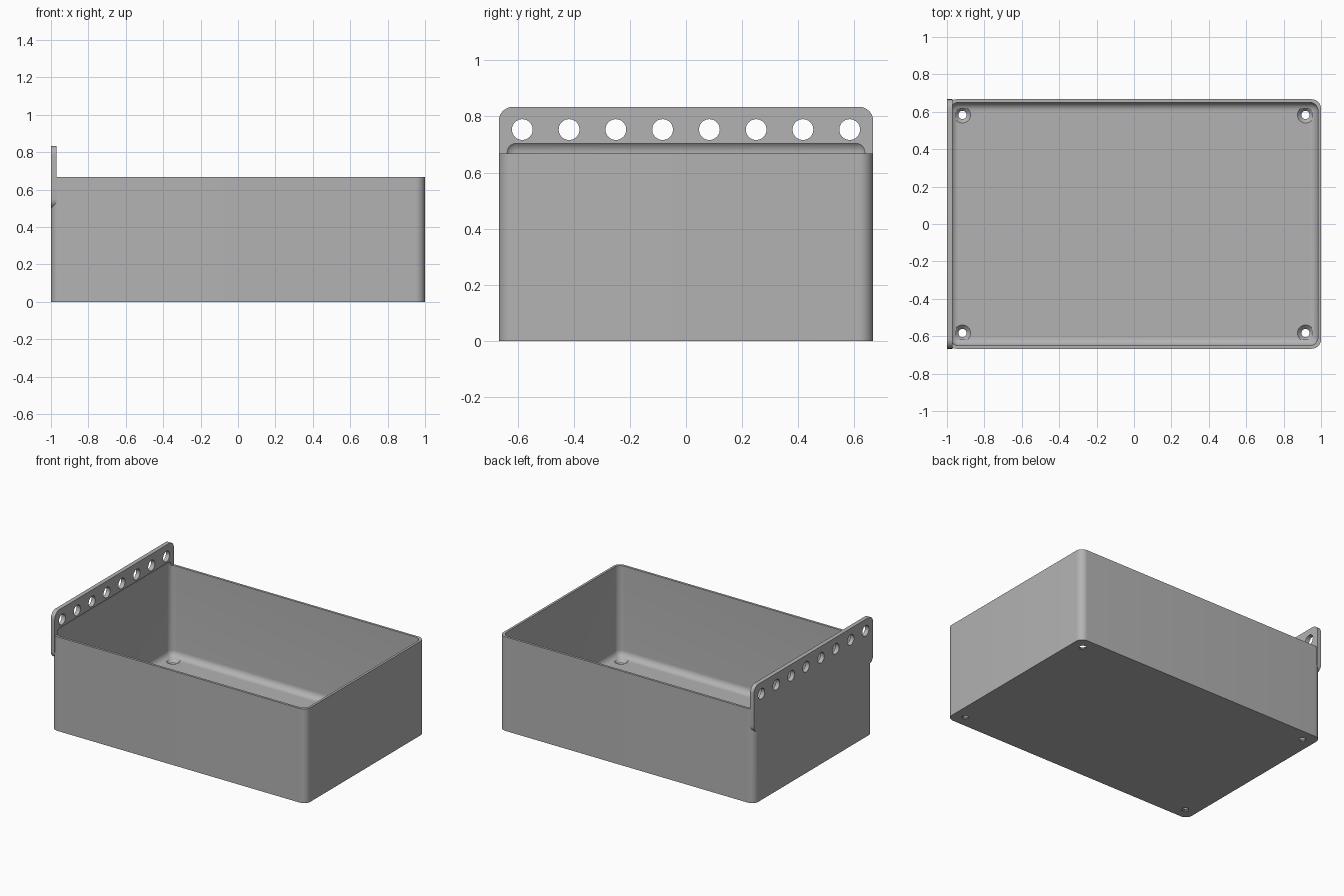
import bpy, bmesh
from mathutils import Matrix, Vector

if "Cube" in bpy.data.objects:
    bpy.data.objects.remove(bpy.data.objects["Cube"])

HALF_X, HALF_Y, HEIGHT = 1.0, 0.667, 0.667
WALL, FLOOR = 0.0167, 0.025
OUTER_R, INNER_R = 0.05, 0.045
FLANGE_T, FLANGE_LOW, FLANGE_TOP = 0.03, 0.5, 0.834

grey = bpy.data.materials.new("plain grey")
grey.use_nodes = True
colour = (0.45, 0.45, 0.45, 1)
grey.diffuse_color = colour
grey.node_tree.nodes["Principled BSDF"].inputs["Base Color"].default_value = colour


def make_object(name, bm):
    mesh = bpy.data.meshes.new(name)
    bmesh.ops.recalc_face_normals(bm, faces=bm.faces)
    bm.to_mesh(mesh)
    bm.free()
    mesh.materials.append(grey)
    obj = bpy.data.objects.new(name, mesh)
    bpy.context.collection.objects.link(obj)
    return obj


def rounded_block(name, low, high, radius, axis=None):
    """Block with edges along one axis rounded, or every edge if axis is None."""
    low, high = Vector(low), Vector(high)
    bm = bmesh.new()
    bmesh.ops.create_cube(bm, size=1)
    for v in bm.verts:
        v.co = [(a + b) / 2 + c * (b - a) for a, b, c in zip(low, high, v.co)]
    edges = [e for e in bm.edges if axis is None
             or abs((e.verts[0].co - e.verts[1].co).normalized()[axis]) > 0.9]
    bmesh.ops.bevel(bm, geom=edges, offset=radius, offset_type='OFFSET',
                    segments=10, profile=0.5, affect='EDGES')
    return make_object(name, bm)


def add_cone(bm, centre, r_low, r_high, depth, axis='Z'):
    turn = Matrix.Rotation(1.5707963, 4, 'Y') if axis == 'X' else Matrix()
    bmesh.ops.create_cone(bm, cap_ends=True, segments=40, radius1=r_low,
                          radius2=r_high, depth=depth,
                          matrix=Matrix.Translation(centre) @ turn)


def combine(target, other, operation):
    mod = target.modifiers.new(operation.lower(), 'BOOLEAN')
    mod.object, mod.operation, mod.solver = other, operation, 'EXACT'
    bpy.ops.object.select_all(action='DESELECT')
    bpy.context.view_layer.objects.active = target
    target.select_set(True)
    bpy.ops.object.modifier_apply(modifier=mod.name)
    bpy.data.objects.remove(other)


# Outer body with rounded upright corners
tray = rounded_block("storage_tray", (-HALF_X, -HALF_Y, 0),
                     (HALF_X, HALF_Y, HEIGHT), OUTER_R, axis=2)

# Hanging flange on the right end
flange = rounded_block("hanging_flange", (-HALF_X, -HALF_Y, FLANGE_LOW),
                       (-HALF_X + FLANGE_T, HALF_Y, FLANGE_TOP), OUTER_R, axis=0)
combine(tray, flange, 'UNION')

# Filleted cavity, which also scoops into the foot of the flange
cavity = rounded_block("cavity_cutter", (-HALF_X + WALL, -HALF_Y + WALL, FLOOR),
                       (HALF_X - WALL, HALF_Y - WALL, HEIGHT + 0.05), INNER_R)
combine(tray, cavity, 'DIFFERENCE')

# Row of hanging holes through the flange
bm = bmesh.new()
for i in range(8):
    add_cone(bm, (-HALF_X, (i - 3.5) / 6, 0.753), 0.037, 0.037, 0.2, 'X')
combine(tray, make_object("hanging_hole_cutter", bm), 'DIFFERENCE')

# Countersunk screw holes in the floor corners
SCREW_R, HEAD_R = 0.022, 0.043
sink = HEAD_R - SCREW_R
for name, r_low, z, depth in (("screw_cutter", None, 0, 0.2),
                              ("countersink_cutter", SCREW_R, FLOOR - sink / 2, sink)):
    bm = bmesh.new()
    for x in (-0.917, 0.917):
        for y in (-0.583, 0.583):
            if r_low is None:
                add_cone(bm, (x, y, z), SCREW_R, SCREW_R, depth)
            else:
                # extend the cone slightly above the floor for a clean cut
                add_cone(bm, (x, y, z + 0.001), r_low, HEAD_R + 0.002, depth + 0.002)
    combine(tray, make_object(name, bm), 'DIFFERENCE')

bpy.ops.object.shade_smooth_by_angle(angle=0.5)
